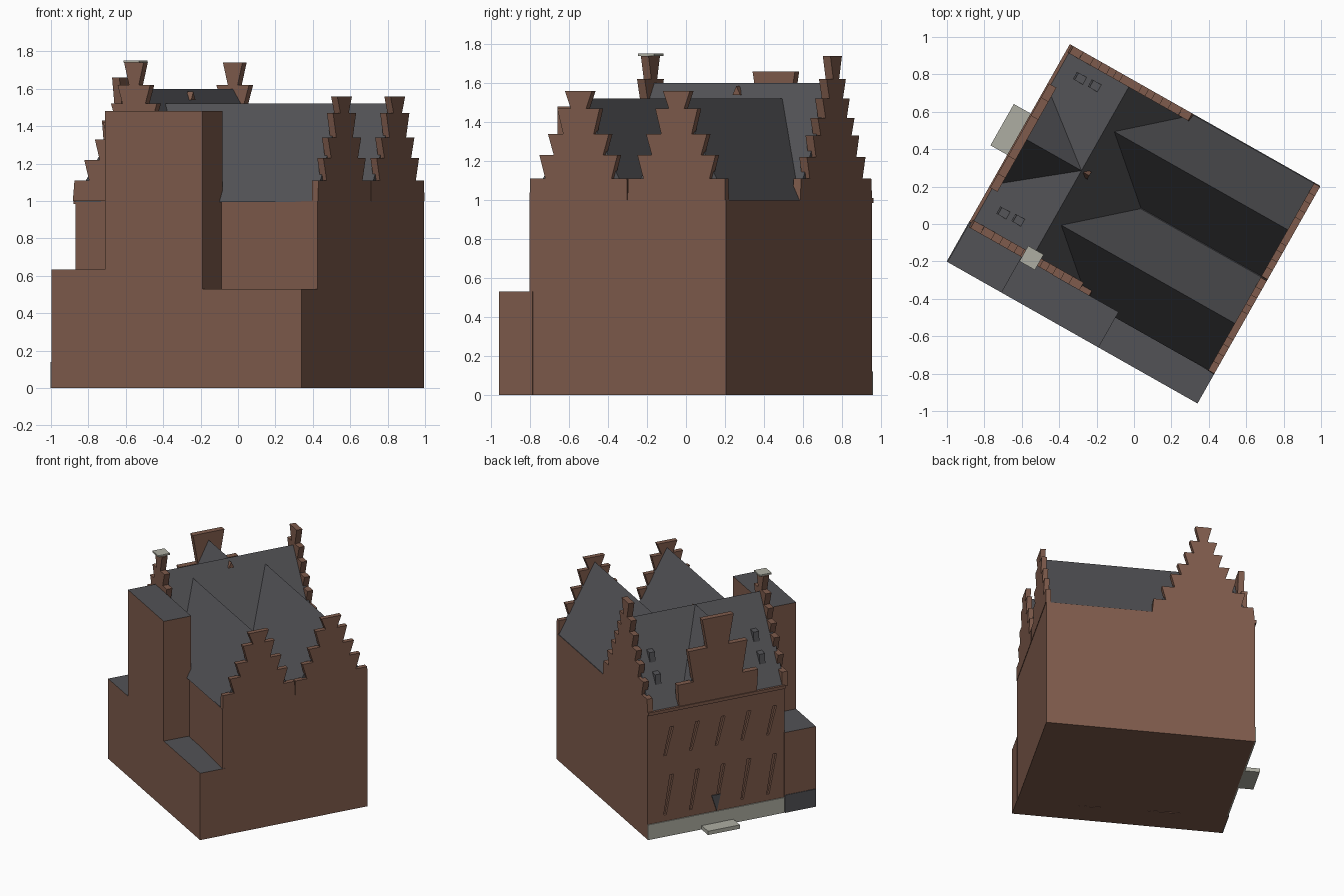
import bpy, bmesh, math
from mathutils import Matrix, Vector

if "Cube" in bpy.data.objects:
    bpy.data.objects.remove(bpy.data.objects["Cube"])

# the whole building is laid out square, then turned on its plot
TURN = Matrix.Rotation(math.radians(-29.5), 4, 'Z')


def material(name, rgb):
    m = bpy.data.materials.new(name)
    m.diffuse_color = (*rgb, 1)
    m.use_nodes = True
    m.node_tree.nodes["Principled BSDF"].inputs["Base Color"].default_value = m.diffuse_color
    return m


BRICK = material("brick", (0.21, 0.105, 0.072))
SLATE = material("slate", (0.085, 0.085, 0.093))
STONE = material("stone", (0.42, 0.42, 0.36))


def solid(name, loop, push, mat, top=None):
    """Extrude a closed 3D outline; optional second material on upward faces."""
    bm = bmesh.new()
    face = bm.faces.new([bm.verts.new(p) for p in loop])
    ext = bmesh.ops.extrude_face_region(bm, geom=[face], use_keep_orig=True)
    verts = [g for g in ext["geom"] if isinstance(g, bmesh.types.BMVert)]
    bmesh.ops.translate(bm, verts=verts, vec=Vector(push))
    bmesh.ops.recalc_face_normals(bm, faces=bm.faces)
    if top:
        for f in bm.faces:
            f.material_index = int(f.normal.z > 0.9)
    bm.transform(TURN)
    me = bpy.data.meshes.new(name)
    bm.to_mesh(me)
    bm.free()
    me.materials.append(mat)
    if top:
        me.materials.append(top)
    ob = bpy.data.objects.new(name, me)
    bpy.context.collection.objects.link(ob)
    return ob


def box(name, u, v, z, mat, top=None):
    loop = [(u[0], v[0], z[0]), (u[1], v[0], z[0]), (u[1], v[1], z[0]), (u[0], v[1], z[0])]
    return solid(name, loop, (0, 0, z[1] - z[0]), mat, top)


def across(axis, pts, at):
    """Place (sideways, height) points in a plane facing u or v."""
    return [(at, s, z) if axis == 'u' else (s, at, z) for s, z in pts]


def gable(name, axis, at, depth, mid, foot, teeth, undercut):
    """Stepped gable whose steps flare outward toward their tops."""
    side, low = [], 1.0
    for i, (half, z) in enumerate(teeth):
        side += [(foot if i == 0 else half - undercut, low), (half, z)]
        low = z
    pts = [(mid + s, z) for s, z in side] + [(mid - s, z) for s, z in reversed(side)]
    push = (depth, 0, 0) if axis == 'u' else (0, depth, 0)
    return solid(name, across(axis, pts, at), push, BRICK)


def roof(name, axis, start, end, mid, half, ridge):
    pts = [(mid - half, 0.995), (mid + half, 0.995), (mid, ridge)]
    push = (end - start, 0, 0) if axis == 'u' else (0, end - start, 0)
    return solid(name, across(axis, pts, start), push, SLATE)


# main walls, slightly skewed along the front
plan = [(-.76, -.423, 0), (.765, -.489, 0), (.765, .668, 0), (-.76, .668, 0)]
walls = solid("main_walls", plan, (0, 0, 1.0), BRICK, SLATE)

# shallow slanted window niches in the street wall
for row, (z0, z1) in enumerate([(.17, .48), (.64, .86)]):
    for col in range(5):
        v = .54 - .205 * col
        tri = [(v, z0), (v - .02, z0), (v - .08, z1), (v - .05, z1)]
        cut = solid(f"niche_cutter_{row}_{col}", across('u', tri, -.80), (.06, 0, 0), BRICK)
        cut.hide_render = True
        cut.hide_viewport = True
        mod = walls.modifiers.new("niche", 'BOOLEAN')
        mod.operation, mod.object, mod.solver = 'DIFFERENCE', cut, 'EXACT'

# lower front range and stair tower, flat slate tops
box("left_annex", (-.768, -.42), (-.668, -.42), (0, .635), BRICK, SLATE)
box("stair_tower", (-.438, .16), (-.668, -.45), (0, 1.48), BRICK, SLATE)
box("right_annex", (.15, .768), (-.668, -.47), (0, .53), BRICK, SLATE)

# roofs
RIDGE = -.385
roof("main_roof", 'v', -.43, .645, RIDGE, .378, 1.60)
roof("street_cross_roof", 'u', -.745, RIDGE, .11, .30, 1.60)
for i, mid in enumerate((-.197, .378)):
    roof(f"rear_wing_roof_{i}", 'u', -.335, .745, mid, .288, 1.52)

# stepped gables
tall = [(.365, 1.11), (.305, 1.22), (.24, 1.33), (.19, 1.42), (.14, 1.52), (.10, 1.62), (.06, 1.74)]
small = [(.285, 1.11), (.23, 1.23), (.18, 1.34), (.125, 1.47), (.08, 1.56)]
wide = [(.32, 1.18), (.235, 1.43), (.125, 1.66)]
gable("front_gable", 'v', -.45, .045, RIDGE, .375, tall, .03)
gable("back_gable", 'v', .623, .045, RIDGE, .375, tall, .03)
for i, mid in enumerate((-.20, .378)):
    gable(f"rear_wing_gable_{i}", 'u', .73, .038, mid, .288, small, .035)
gable("street_gable", 'u', -.765, .045, .11, .31, wide, .04)

# chimney cap on the front gable
box("chimney_cap", (-.435, -.34), (-.475, -.38), (1.74, 1.752), STONE)

# street side trim: eaves, base band, plinth, step and door
box("street_eaves", (-.772, -.735), (-.423, .668), (.985, 1.01), BRICK)
box("stone_base", (-.768, -.758), (-.42, .668), (0, .12), STONE)
box("annex_plinth", (-.773, -.765), (-.668, -.42), (0, .14), SLATE)
box("door_step", (-.875, -.76), (-.012, .242), (0, .03), STONE)
solid("door", across('u', [(.16, .25), (.09, .25), (.12, .12)], -.768), (.01, 0, 0), SLATE)


# tiny roof vents on the street slope
def vent(name, u, v, mat):
    z = 1.60 - .6 * abs(u - RIDGE) / .383
    pts = [(u - .03, z - .04), (u + .03, z + .04), (u - .02, z + .035)]
    solid(name, across('v', pts, v - .022), (0, .044, 0), mat)


for i, (u, v) in enumerate([(-.636, .536), (-.547, .54), (-.638, -.292), (-.549, -.287)]):
    vent(f"roof_vent_{i}", u, v, SLATE)
z = 1.54
solid("ridge_vent", across('u', [(.085, z), (.13, z), (.107, z + .045)], -.37), (.035, 0, 0), BRICK)
